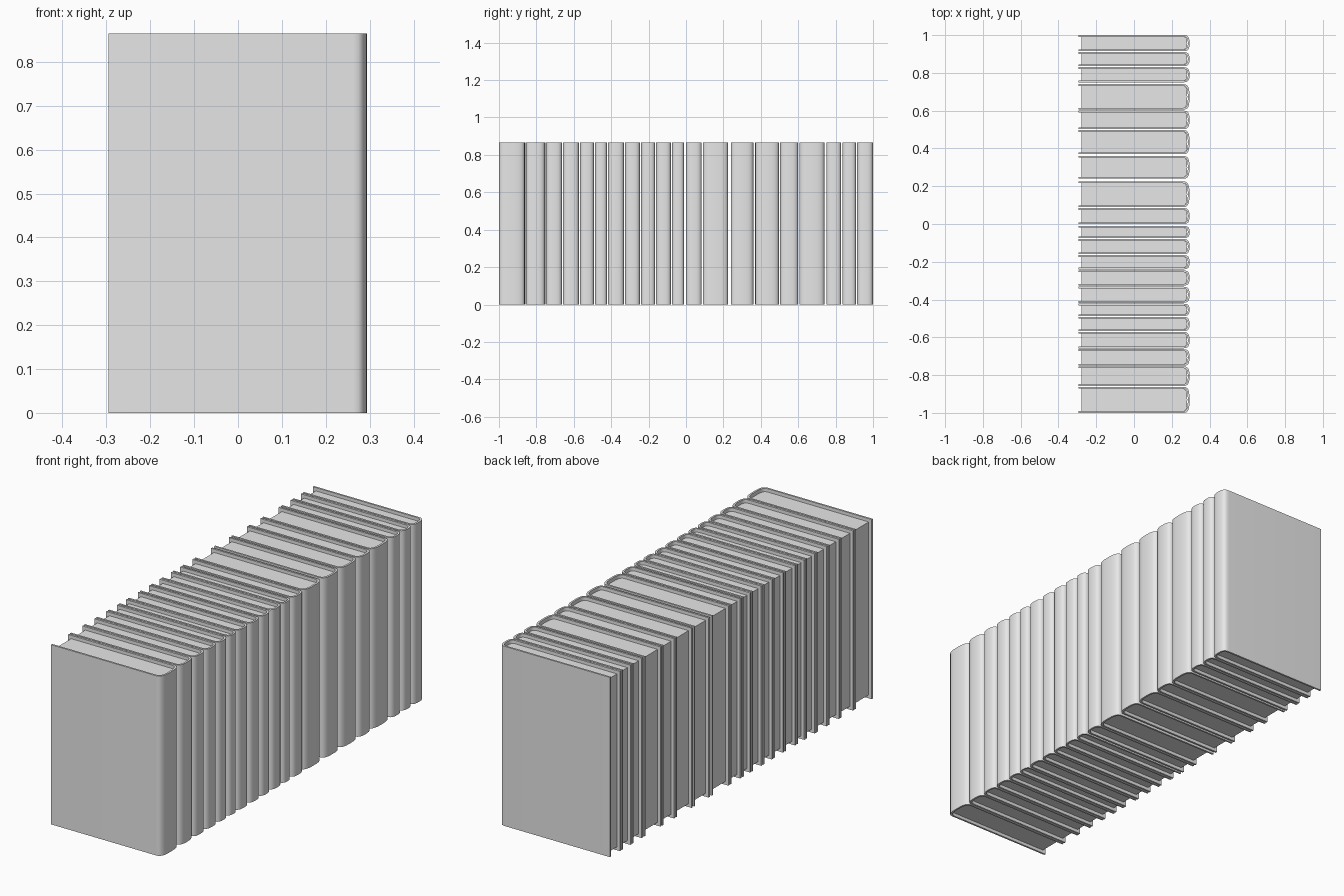
import bpy, bmesh, math

cube = bpy.data.objects.get("Cube")
if cube:
    bpy.data.objects.remove(cube, do_unlink=True)

HEIGHT = 0.865      # cover height
BACK = -0.295       # fore edge of the covers
BOARD = 0.009       # cover thickness
LIP = 0.016         # how far the covers overhang the pages

grey = bpy.data.materials.new("light grey")
grey.use_nodes = True
grey.diffuse_color = (0.8, 0.8, 0.8, 1)
grey.node_tree.nodes["Principled BSDF"].inputs["Base Color"].default_value = (0.8, 0.8, 0.8, 1)


def spine_arc(half, x0, depth, steps=12):
    """Rounded spine outline from the front board to the back board."""
    pts = []
    for i in range(steps + 1):
        a = math.pi * (i / steps - 0.5)
        s = math.sin(a)
        pts.append((x0 + depth * max(math.cos(a), 0) ** 0.7,
                    math.copysign(half * abs(s) ** 0.7, s)))
    return pts


def loft(name, y, outline, inner, z0, z1):
    """Extrude an outline upward; with an inner outline the caps become strips."""
    bm = bmesh.new()
    rings = []
    for z in (z0, z1):
        rings.append([bm.verts.new((px, py, z)) for px, py in outline + inner[::-1]])
    low, high = rings
    n = len(low)
    for i in range(n):
        j = (i + 1) % n
        bm.faces.new((low[i], low[j], high[j], high[i]))
    if inner:
        for i in range(len(outline) - 1):
            for r in rings:
                bm.faces.new((r[i], r[i + 1], r[n - 2 - i], r[n - 1 - i]))
    else:
        bm.faces.new(low[::-1])
        bm.faces.new(high)
    bmesh.ops.recalc_face_normals(bm, faces=bm.faces)
    mesh = bpy.data.meshes.new(name)
    bm.to_mesh(mesh)
    bm.free()
    mesh.materials.append(grey)
    obj = bpy.data.objects.new(name, mesh)
    obj.location.y = y
    bpy.context.collection.objects.link(obj)
    bpy.ops.object.select_all(action='DESELECT')
    obj.select_set(True)
    bpy.context.view_layer.objects.active = obj
    bpy.ops.object.shade_smooth_by_angle(angle=math.radians(40))


def book(number, y0, y1):
    y, half = (y0 + y1) / 2, (y1 - y0) / 2
    inside = half - BOARD
    # Wrapped cover: front board, rounded spine, back board
    outer = [(BACK, -half)] + spine_arc(half, 0.262, 0.032) + [(BACK, half)]
    inner = [(BACK, -inside)] + spine_arc(inside, 0.258, 0.027) + [(BACK, inside)]
    loft(f"cover_{number}", y, outer, inner, 0, HEIGHT)
    # Page block set in from the cover edges
    block = spine_arc(inside, 0.258, 0.024) + [(BACK + LIP, inside), (BACK + LIP, -inside)]
    loft(f"pages_{number}", y, block, [], LIP, HEIGHT - LIP)


# Front and back of every book along the row
SPANS = [(-1, -.862), (-.857, -.754), (-.75, -.663), (-.658, -.572), (-.567, -.492),
         (-.487, -.422), (-.417, -.332), (-.326, -.246), (-.24, -.165), (-.16, -.08),
         (-.075, -.01), (0, .084), (.09, .225), (.24, .36), (.37, .497),
         (.503, .6), (.606, .74), (.75, .83), (.836, .91), (.915, 1)]
for k, (a, b) in enumerate(SPANS, 1):
    book(k, a, b)
